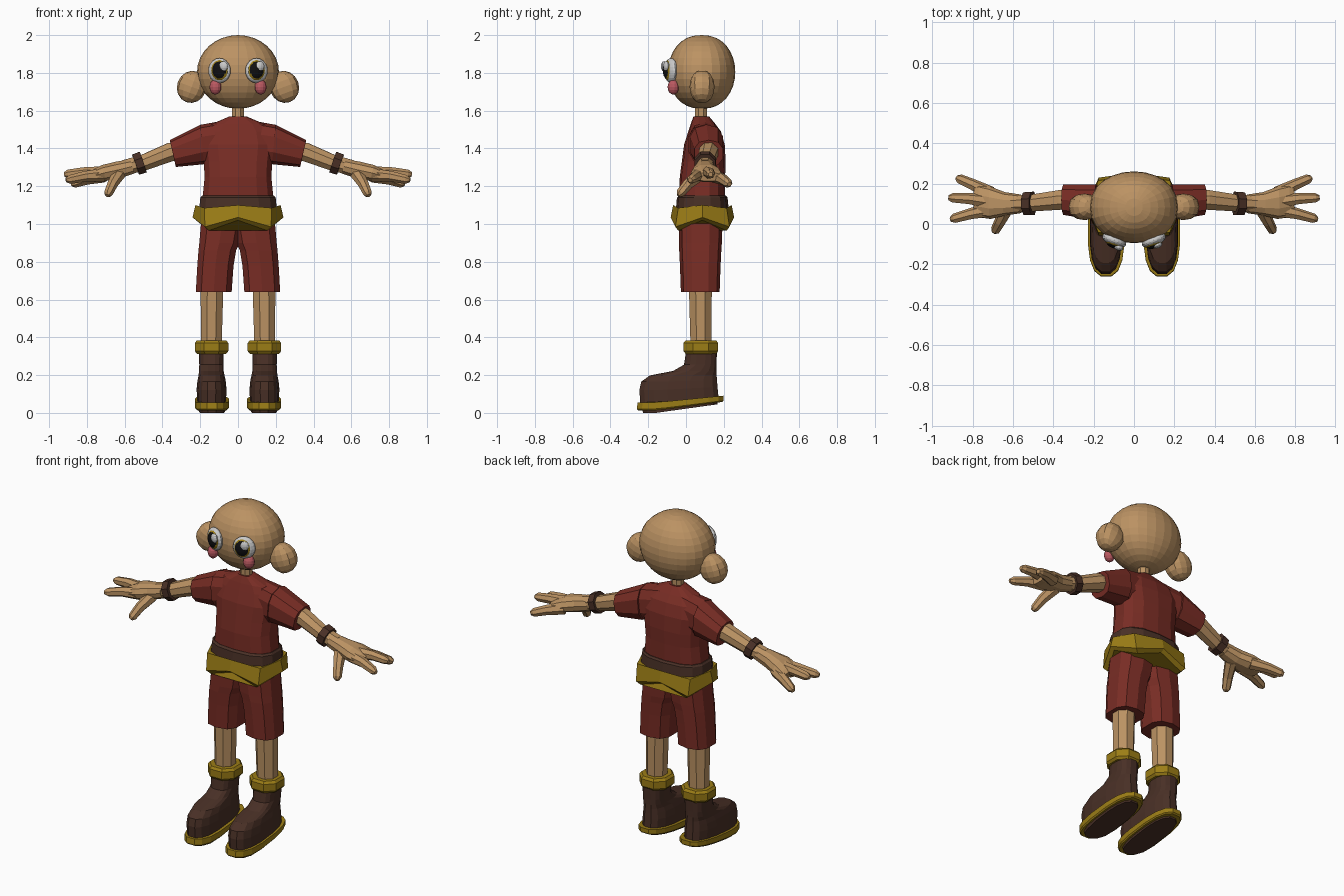
import bpy, bmesh, math
from mathutils import Vector, Matrix


def material(name, r, g, b):
    m = bpy.data.materials.new(name)
    m.diffuse_color = (r, g, b, 1)
    return m


SKIN = material("skin", 0.50, 0.29, 0.125)
RED = material("red_cloth", 0.19, 0.026, 0.018)
GOLD = material("gold", 0.33, 0.205, 0.008)
BROWN = material("brown_leather", 0.066, 0.029, 0.019)
WHITE = material("eye_white", 0.75, 0.75, 0.77)
BLACK = material("eye_black", 0.005, 0.005, 0.006)
PINK = material("cheek_pink", 0.50, 0.10, 0.12)


def finish(bm, name, mat, mirror):
    bmesh.ops.recalc_face_normals(bm, faces=bm.faces[:])
    me = bpy.data.meshes.new(name)
    bm.to_mesh(me)
    bm.free()
    me.materials.append(mat)
    ob = bpy.data.objects.new(name, me)
    bpy.context.collection.objects.link(ob)
    if mirror:
        ob.modifiers.new("mirror", 'MIRROR').use_mirror_merge = False
    return ob


def ring(c, u, v, n=8, p=1.0, turn=0.5):
    """Rounded outline: p below 1 is boxier."""
    pts = []
    for i in range(n):
        a = 2 * math.pi * (i + turn) / n
        cs, sn = math.cos(a), math.sin(a)
        pts.append(Vector(c) + Vector(u) * math.copysign(abs(cs) ** p, cs)
                   + Vector(v) * math.copysign(abs(sn) ** p, sn))
    return pts


def loft(name, rings, mat, mirror=False):
    bm = bmesh.new()
    vs = [[bm.verts.new(p) for p in r] for r in rings]
    n = len(vs[0])
    for a, b in zip(vs, vs[1:]):
        for i in range(n):
            j = (i + 1) % n
            bm.faces.new((a[i], a[j], b[j], b[i]))
    bm.faces.new(vs[0])
    bm.faces.new(vs[-1])
    return finish(bm, name, mat, mirror)


def stack(name, rows, mat, n=12, p=0.8, mirror=False, turn=0.5, shear=None):
    """Horizontal sections: (z, x0, x1, y0, y1)."""
    rings = [ring(((x0 + x1) / 2, (y0 + y1) / 2, z), ((x1 - x0) / 2, 0, 0),
                  (0, (y1 - y0) / 2, 0), n, p, turn) for z, x0, x1, y0, y1 in rows]
    if shear:
        for r in rings:
            for q in r:
                q.z += shear(q)
    return loft(name, rings, mat, mirror)


def tube(name, pts, mat, n=8, mirror=True):
    """Round limb through (x, y, z, radius)."""
    P = [Vector(q[:3]) for q in pts]
    rings = []
    for i, c in enumerate(P):
        d = (P[min(i + 1, len(P) - 1)] - P[max(i - 1, 0)]).normalized()
        ref = Vector((0, 0, 1)) if abs(d.z) < 0.9 else Vector((0, 1, 0))
        u = d.cross(ref).normalized()
        r = pts[i][3] / math.cos(math.pi / n)
        rings.append(ring(c, u * r, d.cross(u) * r, n))
    return loft(name, rings, mat, mirror)


def ball(name, c, size, mat, seg=16, rows=10, rot=0, mirror=False, tilt=0, box=1.0):
    bm = bmesh.new()
    bmesh.ops.create_uvsphere(bm, u_segments=seg, v_segments=rows, radius=1)
    for v in bm.verts:
        v.co.y = math.copysign(abs(v.co.y) ** box, v.co.y)
    M = (Matrix.Translation(c) @ Matrix.Rotation(rot, 4, 'Z')
         @ Matrix.Rotation(tilt, 4, 'Y') @ Matrix.Diagonal((*size, 1)))
    bm.transform(M)
    return finish(bm, name, mat, mirror)


# Head, ears, neck
ball("head", (0, 0.083, 1.805), (0.217, 0.178, 0.195), SKIN, 24, 16, box=0.87)
ball("ear", (0.245, 0.085, 1.726), (0.078, 0.066, 0.086), SKIN, 12, 8,
     mirror=True, tilt=-0.35, box=0.75)
tube("neck", [(0, 0.08, 1.52, 0.032), (0, 0.08, 1.66, 0.032)], SKIN, mirror=False)

# Eyes and cheeks
for side, s in (("right", 1), ("left", -1)):
    a = 0.38 * s
    ball(side + "_eye_white", (s * 0.098, -0.08, 1.812), (0.064, 0.03, 0.066), WHITE, rot=a)
    ball(side + "_eye_rim", (s * 0.097, -0.088, 1.813), (0.052, 0.029, 0.057), GOLD, rot=a)
    ball(side + "_eye_pupil", (s * 0.097, -0.093, 1.814), (0.045, 0.028, 0.051), BLACK, rot=a)
    ball(side + "_eye_glint", (s * 0.097 + 0.02, -0.11 + s * 0.006, 1.835),
         (0.025, 0.015, 0.027), WHITE, 12, 8, rot=a)
ball("cheek", (0.12, -0.067, 1.725), (0.032, 0.03, 0.04), PINK, 14, 8, rot=0.45, mirror=True)

# Shirt body and sleeves
stack("shirt", [
    (1.10, -0.195, 0.195, -0.035, 0.205), (1.25, -0.18, 0.18, -0.033, 0.207),
    (1.33, -0.185, 0.185, -0.022, 0.21), (1.42, -0.20, 0.20, -0.01, 0.205),
    (1.49, -0.18, 0.18, 0.012, 0.185), (1.53, -0.14, 0.14, 0.025, 0.155),
    (1.57, -0.045, 0.045, 0.04, 0.122)], RED, 14, 0.75)
loft("sleeve", [
    ring((0.06, 0.10, 1.43), (0, 0.07, 0), (0, 0, 0.11), 10, 0.8),
    ring((0.185, 0.108, 1.422), (-0.01, 0, -0.105), (0, 0.092, 0), 10, 0.8, 3.0),
    ring((0.345, 0.12, 1.373), (-0.016, 0, -0.071), (0, 0.078, 0), 10, 0.8, 3.0)][1:],
     RED, True)
loft("shoulder", [
    ring((x, 0.1, z), (-0.01, 0, -h), (0, w, 0), 10, 0.8, 3.0)
    for x, z, h, w in ((0.05, 1.44, 0.11, 0.075), (0.19, 1.421, 0.104, 0.09))], RED, True)

# Arms and bracelets
tube("arm", [(0.28, 0.12, 1.395, 0.05), (0.36, 0.12, 1.38, 0.049),
             (0.50, 0.105, 1.325, 0.042), (0.60, 0.10, 1.298, 0.041)], SKIN)
tube("bracelet", [(0.502, 0.102, 1.328, 0.058), (0.542, 0.101, 1.314, 0.056)], BROWN)

# Hand: palm, three fingers, thumb
loft("palm", [ring((x, y, z), (h * 0.25, 0, h), (0, w, 0), 10, 0.9) for x, y, z, h, w in (
    (0.56, 0.10, 1.305, 0.04, 0.046), (0.64, 0.10, 1.285, 0.046, 0.058),
    (0.71, 0.105, 1.27, 0.044, 0.08), (0.765, 0.115, 1.255, 0.033, 0.083),
    (0.79, 0.12, 1.25, 0.024, 0.07))], SKIN, True)
FINGERS = {"back": ((0.71, 0.15, 1.255), (0.80, 0.195, 1.236), (0.88, 0.23, 1.21)),
           "middle": ((0.71, 0.11, 1.27), (0.82, 0.125, 1.272), (0.92, 0.13, 1.262)),
           "front": ((0.71, 0.07, 1.26), (0.81, 0.05, 1.252), (0.91, 0.022, 1.232)),
           "thumb": ((0.63, 0.08, 1.265), (0.665, 0.01, 1.21), (0.692, -0.04, 1.15))}
for key, (a, b, c) in FINGERS.items():
    near = [b[i] + (c[i] - b[i]) * 0.8 for i in range(3)]
    tube(key + "_finger", [(*a, 0.033), (*b, 0.026), (*near, 0.022), (*c, 0.011)], SKIN, 7)

# Belts
stack("brown_belt", [(1.06, -0.212, 0.212, -0.055, 0.228), (1.14, -0.203, 0.203, -0.048, 0.22),
                     (1.15, -0.195, 0.195, -0.035, 0.21)], BROWN, 14, 0.75)


def belt_ring(z_mid, z_low, rx, ry, dx, dy):
    """Eight points with the four corners dropped."""
    pts = []
    for i in range(8):
        c, s = math.cos(i * math.pi / 4), math.sin(i * math.pi / 4)
        if i % 2:
            pts.append(Vector((math.copysign(dx, c), 0.087 + math.copysign(dy, s), z_low)))
        else:
            pts.append(Vector((rx * c, 0.087 + ry * s, z_mid)))
    return pts


loft("gold_belt", [belt_ring(1.02, 0.965, 0.215, 0.145, 0.155, 0.128),
                   belt_ring(1.035, 0.985, 0.241, 0.168, 0.175, 0.143),
                   belt_ring(1.10, 1.085, 0.225, 0.155, 0.178, 0.128)], GOLD)

# Shorts
stack("shorts_leg", [
    (0.64, 0.03, 0.227, -0.027, 0.178), (0.78, 0.02, 0.219, -0.032, 0.183),
    (0.86, 0.006, 0.213, -0.036, 0.187), (0.90, -0.012, 0.209, -0.037, 0.19),
    (1.06, -0.04, 0.195, -0.037, 0.195)], RED, 10, 0.75, True)

# Lower legs and ankle cuffs
stack("leg", [(0.33, 0.083, 0.2, 0.02, 0.138), (0.68, 0.072, 0.203, 0.01, 0.142)],
      SKIN, 8, 1.0, True)
stack("ankle_cuff", [(0.313, 0.057, 0.223, -0.008, 0.165), (0.327, 0.045, 0.235, -0.02, 0.177),
                     (0.37, 0.045, 0.235, -0.02, 0.177), (0.384, 0.057, 0.223, -0.008, 0.165)],
      GOLD, 8, 0.9, True)


# Boots and soles, the heel raised a little
def heel_rise(q):
    return 0.05 * max(0, min(1, (q.y + 0.16) / 0.36)) * max(0, 1 - q.z / 0.2)


stack("boot", [
    (0.0, 0.065, 0.21, -0.23, 0.17), (0.05, 0.062, 0.218, -0.245, 0.175),
    (0.12, 0.06, 0.22, -0.25, 0.17), (0.165, 0.064, 0.216, -0.24, 0.167),
    (0.198, 0.07, 0.21, -0.195, 0.165), (0.222, 0.075, 0.207, -0.07, 0.163),
    (0.255, 0.076, 0.206, -0.012, 0.163), (0.33, 0.074, 0.208, 0.0, 0.165)],
      BROWN, 16, 0.78, True, shear=heel_rise)
stack("sole", [(0.012, 0.052, 0.224, -0.255, 0.195), (0.02, 0.046, 0.23, -0.263, 0.203),
               (0.055, 0.046, 0.23, -0.26, 0.203)],
      GOLD, 16, 0.75, True, shear=heel_rise)
